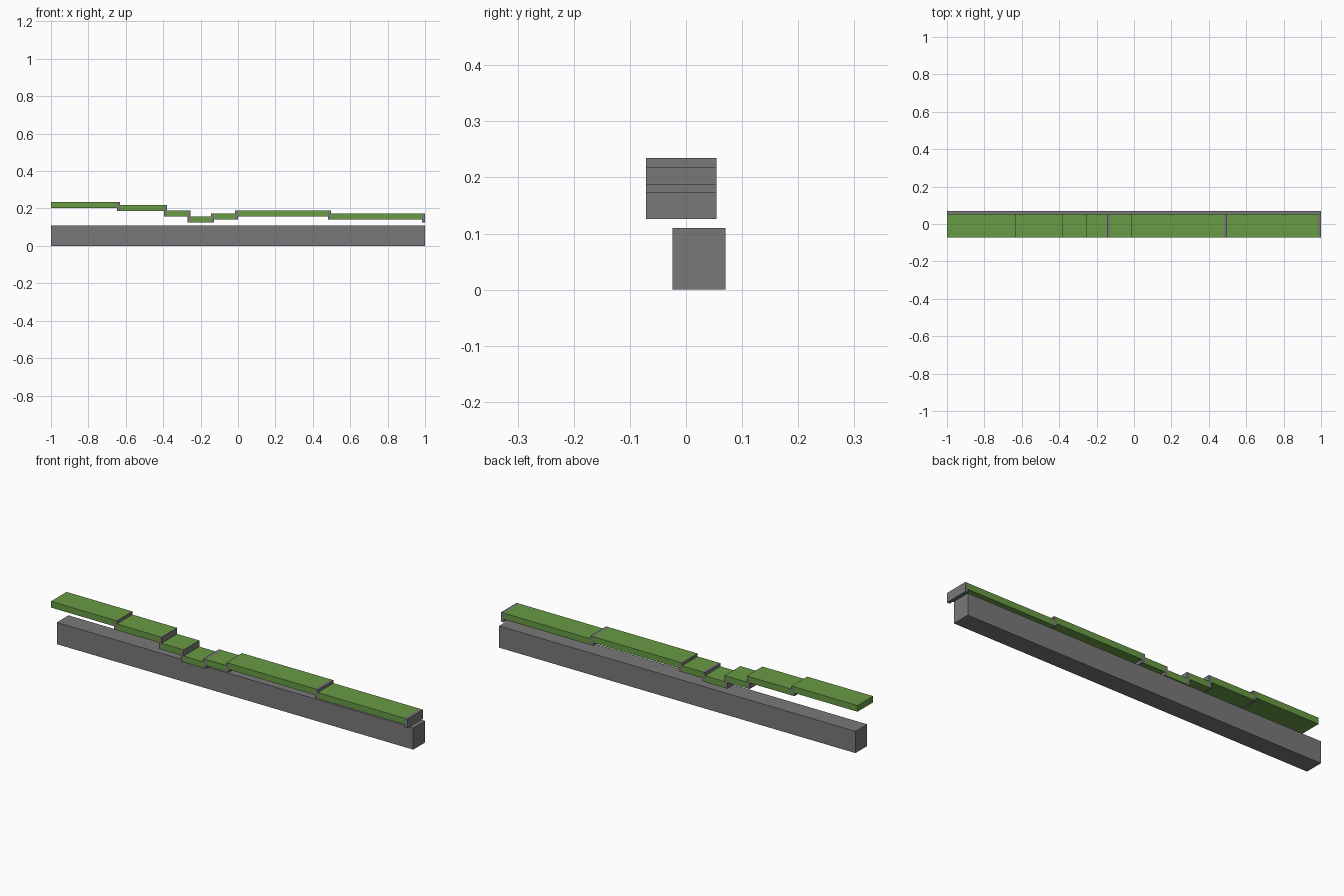
import bpy
import bmesh
from mathutils import Vector

cube = bpy.data.objects.get("Cube")
if cube:
    bpy.data.objects.remove(cube, do_unlink=True)


def material(name, rgb):
    mat = bpy.data.materials.new(name)
    mat.use_nodes = True
    mat.diffuse_color = (*rgb, 1)
    mat.node_tree.nodes["Principled BSDF"].inputs["Base Color"].default_value = (*rgb, 1)
    return mat


GREY = material("stone grey", (0.19, 0.19, 0.19))
GREEN = material("grass green", (0.138, 0.328, 0.058))


def box(name, low, high, mats, green_top=False):
    low, high = Vector(low), Vector(high)
    bm = bmesh.new()
    bmesh.ops.create_cube(bm, size=1)
    for v in bm.verts:
        v.co = (low + high) / 2 + v.co * (high - low)
    bm.normal_update()
    for f in bm.faces:
        if green_top and f.normal.z > 0.5:
            f.material_index = 1
    mesh = bpy.data.meshes.new(name)
    bm.to_mesh(mesh)
    bm.free()
    for mat in mats:
        mesh.materials.append(mat)
    obj = bpy.data.objects.new(name, mesh)
    bpy.context.collection.objects.link(obj)
    return obj


# Long base beam
box("base_beam", (-1, -0.024, 0), (1, 0.07, 0.11), [GREY])

# Stepped walkway: right edge, top height, whether the riser's top is green
FRONT, BACK = -0.071, 0.054
THICK, RISER = 0.0315, 0.0156
steps = [
    (-0.63, 0.235, True),
    (-0.379, 0.219, True),
    (-0.255, 0.188, True),
    (-0.129, 0.157, False),
    (0.0, 0.173, True),
    (0.498, 0.188, False),
    (1.0, 0.173, False),
]
tops = [s[1] for s in steps] + [0.157]

start = -1
for i, (end, top, green_top) in enumerate(steps):
    # Slab up to the riser, then the riser joining it to the next level
    box(f"walkway_slab_{i + 1}", (start, FRONT, top - THICK),
        (end - RISER, BACK, top), [GREEN])
    lower, upper = sorted((top, tops[i + 1]))
    box(f"step_riser_{i + 1}", (end - RISER, FRONT, lower - THICK),
        (end, BACK, upper), [GREY, GREEN], green_top)
    start = end
